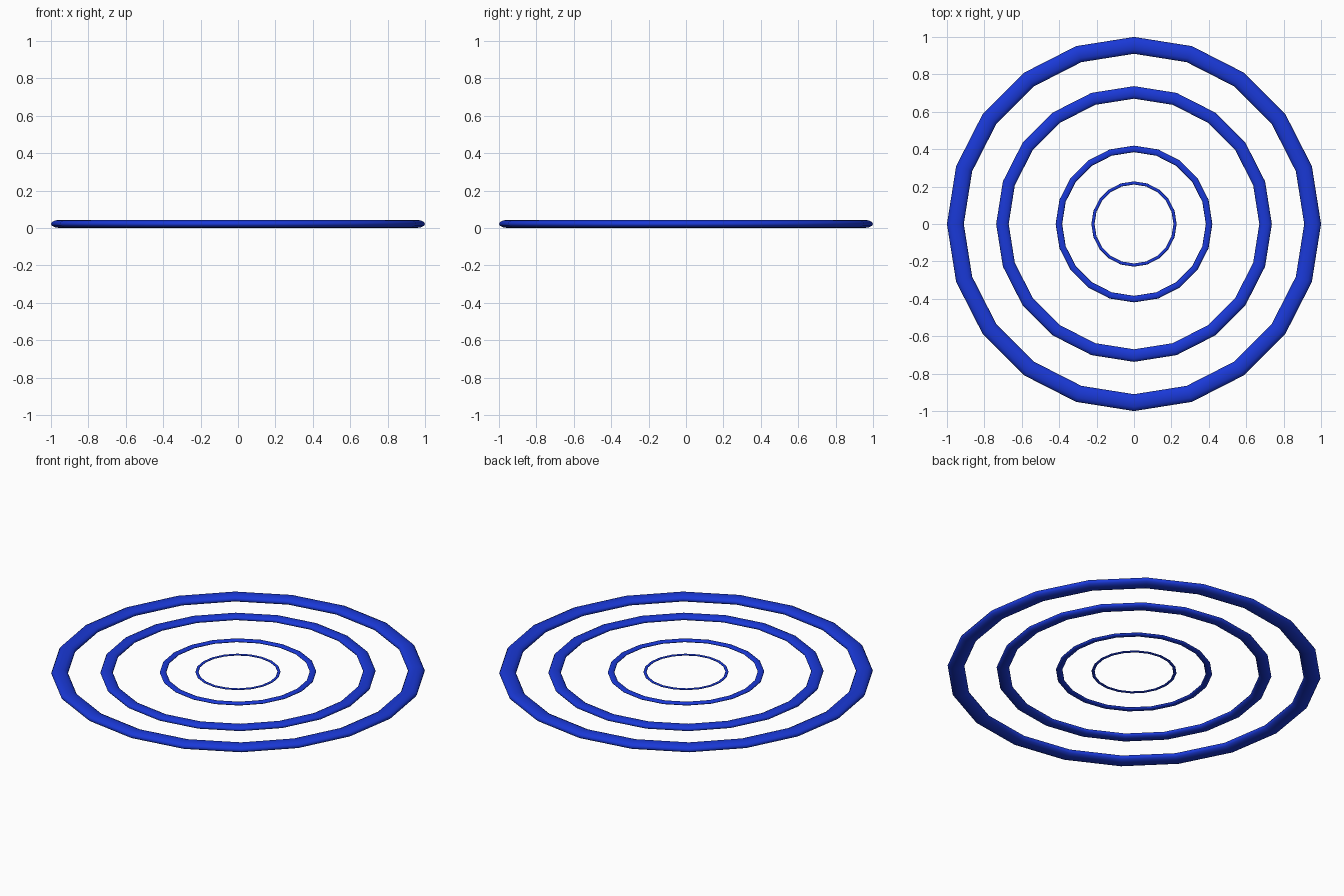
import bpy, bmesh, math

if "Cube" in bpy.data.objects:
    bpy.data.objects.remove(bpy.data.objects["Cube"])

SEG, SIDES = 20, 12
MID_Z = 0.0215      # shared centre height of all rings
FLATTEN = 0.48      # tube height relative to its width

mat = bpy.data.materials.new("blue")
mat.diffuse_color = (0.01, 0.04, 0.68, 1)
mat.use_nodes = True
mat.node_tree.nodes["Principled BSDF"].inputs["Base Color"].default_value = mat.diffuse_color


def ring(name, outer, inner):
    """Low-poly ring with a flattened round tube."""
    major, r = (outer + inner) / 2, (outer - inner) / 2
    bm = bmesh.new()
    loops = []
    for i in range(SEG):
        a = 2 * math.pi * i / SEG
        loop = []
        for j in range(SIDES):
            t = 2 * math.pi * j / SIDES
            d = major + r * math.cos(t)
            loop.append(bm.verts.new((d * math.cos(a), d * math.sin(a),
                                      MID_Z + r * FLATTEN * math.sin(t))))
        loops.append(loop)
    for i in range(SEG):
        p, q = loops[i], loops[(i + 1) % SEG]
        for j in range(SIDES):
            k = (j + 1) % SIDES
            bm.faces.new((p[j], q[j], q[k], p[k])).smooth = True
    bmesh.ops.recalc_face_normals(bm, faces=bm.faces)
    me = bpy.data.meshes.new(name)
    bm.to_mesh(me)
    bm.free()
    me.materials.append(mat)
    ob = bpy.data.objects.new(name, me)
    bpy.context.collection.objects.link(ob)


# Concentric rings, thinning toward the centre
ring("outer_ring", 1.0, 0.91)
ring("second_ring", 0.737, 0.67)
ring("third_ring", 0.419, 0.384)
ring("inner_ring", 0.228, 0.211)
